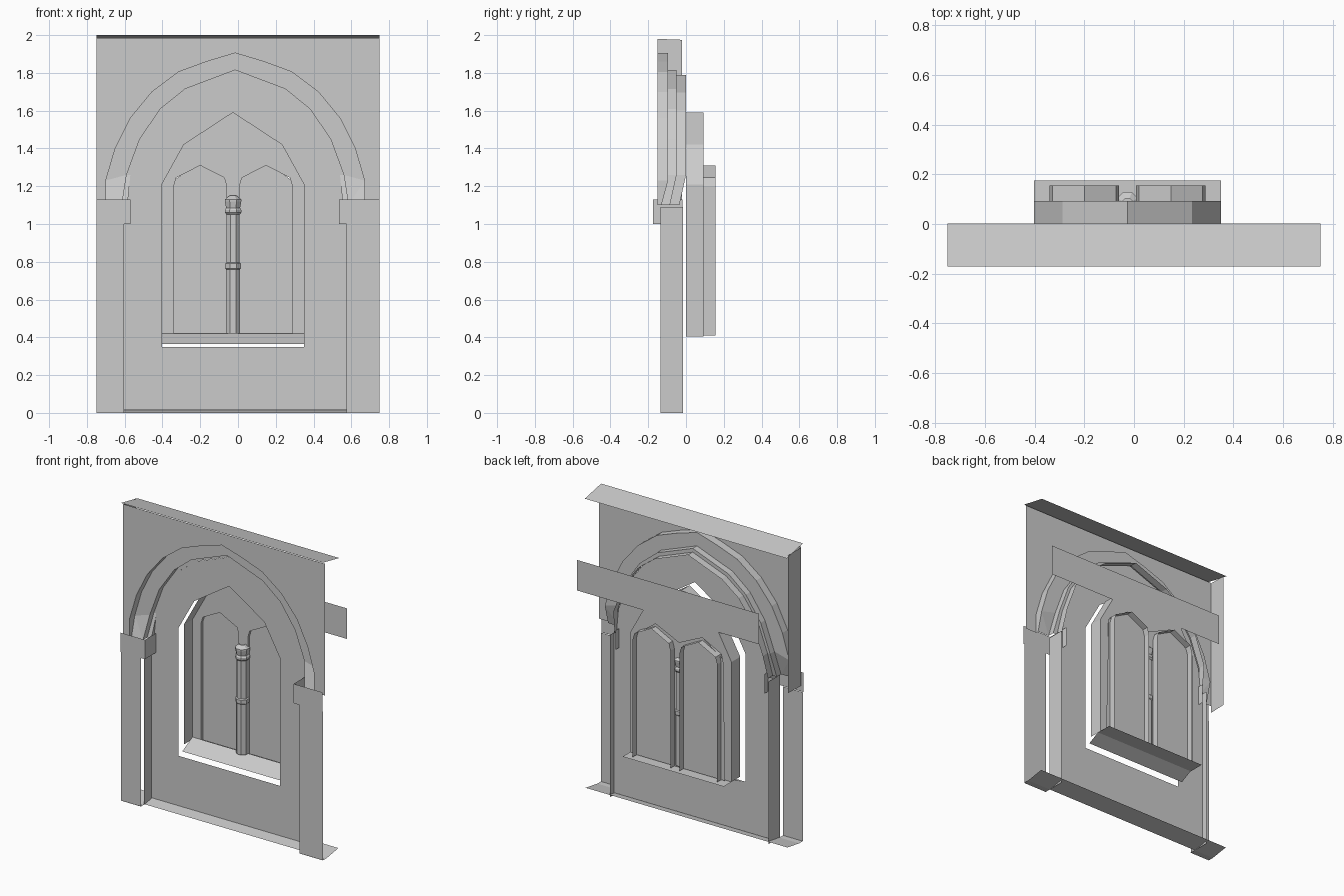
import bpy, bmesh, math

if "Cube" in bpy.data.objects:
    bpy.data.objects.remove(bpy.data.objects["Cube"])

FLARE = -.035  # the arch orders bend forward at their feet


def finish(name, bm):
    me = bpy.data.meshes.new(name)
    bm.to_mesh(me)
    bm.free()
    ob = bpy.data.objects.new(name, me)
    bpy.context.collection.objects.link(ob)
    return ob


def sheet(name, y, *loops, flare=0):
    """Flat front-facing sheet in the xz plane; extra loops become holes."""
    bm = bmesh.new()
    edges = []
    for loop in loops:
        vs = [bm.verts.new((x, y, z)) for x, z in loop]
        edges += [bm.edges.new((vs[i - 1], vs[i])) for i in range(len(vs))]
    bmesh.ops.triangle_fill(bm, edges=edges, use_beauty=True, normal=(0, -1, 0))
    bm.normal_update()
    bmesh.ops.reverse_faces(bm, faces=[f for f in bm.faces if f.normal.y > 0])
    for v in bm.verts:
        if v.co.z < 1.11:
            v.co.y += flare
    return finish(name, bm)


def ribbon(name, path, y0, y1, flare0=0, flare1=0):
    """Reveal: an open outline swept straight back from y0 to y1."""
    bm = bmesh.new()
    a = [bm.verts.new((x, y0 + flare0 * (z < 1.11), z)) for x, z in path]
    b = [bm.verts.new((x, y1 + flare1 * (z < 1.11), z)) for x, z in path]
    for i in range(len(path) - 1):
        bm.faces.new((a[i], b[i], b[i + 1], a[i + 1]))
    return finish(name, bm)


def quads(name, *faces):
    bm = bmesh.new()
    for f in faces:
        bm.faces.new([bm.verts.new(p) for p in f])
    bmesh.ops.remove_doubles(bm, verts=bm.verts, dist=0.0005)
    return finish(name, bm)


def rect(x0, x1, z0, z1):
    return [(x0, z0), (x1, z0), (x1, z1), (x0, z1)]


def arch(cx, half):
    """Mirror a half arch (offset, z) about cx; runs left foot, apex, right foot."""
    left = [(cx - d, z) for d, z in half]
    right = [(cx + d, z) for d, z in reversed(half) if d > 0]
    return left + right


outer = arch(-.015, [(.685, 1.10), (.685, 1.23), (.635, 1.40), (.555, 1.56),
                     (.44, 1.70), (.30, 1.805), (.15, 1.86), (0, 1.905)])
middle = arch(-.015, [(.60, 1.10), (.575, 1.26), (.505, 1.45), (.395, 1.61),
                      (.265, 1.715), (0, 1.815)])
inner = arch(-.015, [(.57, 1.10), (.555, 1.26), (.485, 1.45), (.375, 1.60),
                     (.25, 1.695), (0, 1.79)])
window = arch(-.027, [(.376, .405), (.376, 1.21), (.26, 1.42), (0, 1.59)])
opening = [(-.403, .35)] + window[1:-1] + [(.349, .35)]
lancets = [arch(cx, [(.14, .41), (.14, 1.20), (.127, 1.245), (0, 1.31)])
           for cx in (-.2, .148)]

# Front wall above the arch, with its left return
sheet("spandrel", -.15, [(-.75, 1.10), *outer, (.75, 1.10), (.75, 1.985), (-.75, 1.985)])
quads("left_return", [(-.75, -.15, 1.05), (-.75, -.15, 1.98), (-.745, -.02, 1.975), (-.745, -.02, 1.05)])

# Stepped arch orders
ribbon("outer_arch_reveal", outer, -.15, -.095, 0, FLARE)
sheet("outer_arch_ring", -.095, outer + middle[::-1], flare=FLARE)
ribbon("middle_arch_reveal", middle, -.095, -.05, FLARE, FLARE)
sheet("inner_arch_ring", -.05, middle + inner[::-1], flare=FLARE)
ribbon("inner_arch_reveal", inner, -.05, 0, FLARE, FLARE)

# Recessed wall with the window opening
sheet("recessed_wall", -.055,
      [(-.605, .015), (.575, .015), (.575, 1.1), *inner[::-1], (-.605, 1.1)], opening)

# Piers, jambs and capitals on each side
for side, xo, xi, cap in (("left", -.75, -.603, -.57), ("right", .75, .575, .535)):
    sheet(side + "_pier", -.168, rect(min(xo, xi), max(xo, xi), 0, 1.0))
    jamb = [(xi, 0), (xi, 1.09)]
    ribbon(side + "_jamb", jamb if side == "left" else jamb[::-1], -.135, -.016)
    yf, yb = -.174, -.018
    face = [(xo, yf, 1), (cap, yf, 1), (cap, yf, 1.13), (xo, yf, 1.13)]
    inside = [(cap, yf, 1), (cap, yb, 1), (cap, yb, 1.13), (cap, yf, 1.13)]
    parts = [face, inside]
    if side == "right":
        parts = [p[::-1] for p in parts]
        parts[0] = [(cap, yf, 1), (xo, yf, 1), (xo, yf, 1.13), (cap, yf, 1.13)]
    quads(side + "_capital", *parts)
    foot = [(xo, -.17, 0), (xi, -.17, 0), (xi, -.13, 0), (xo, -.13, 0)]
    quads(side + "_pier_foot", foot[::-1] if side == "left" else foot)

# Slightly tilted top and bottom closing plates
quads("top_plate", [(-.75, -.17, 2), (.75, -.17, 2), (.75, .003, 1.965), (-.75, .003, 1.965)])
quads("bottom_plate", [(-.75, -.13, 0), (-.75, -.005, .02), (.75, -.005, .02), (.75, -.13, 0)])

# Window reveal, sloping sill and flat ledge behind it
ribbon("window_reveal", window, 0, .093)
quads("window_sill", [(-.403, -.016, .365), (.349, -.016, .365), (.349, .093, .42), (-.403, .093, .42)])
quads("back_ledge", [(-.403, .07, .405), (.349, .07, .405), (.349, .175, .405), (-.403, .175, .405)])

# Tracery: panel with two lancets, their reveals, and the glazing
sheet("tracery_panel", .093, window, *lancets)
for side, loop in zip(("left", "right"), lancets):
    ribbon(side + "_lancet_reveal", loop, .093, .155)
sheet("window_pane", .112, [(-.37, .41), (.32, .41), (.30, 1.22), (.148, 1.33),
                            (-.027, 1.25), (-.2, 1.33), (-.355, 1.22)])

# Central colonnette: lathed eight-sided shaft with rings
bm = bmesh.new()
profile = [(.04, .42), (.04, .76), (.045, .765), (.045, .79), (.038, .795), (.038, 1.05),
           (.047, 1.06), (.047, 1.075), (.04, 1.085), (.047, 1.12), (.047, 1.13), (.02, 1.15)]
rings = [[bm.verts.new((-.026 + r * math.cos(a), .085 + r * math.sin(a), z))
          for a in (math.tau * (k + .5) / 8 for k in range(8))] for r, z in profile]
for lo, hi in zip(rings, rings[1:]):
    for k in range(8):
        n = (k + 1) % 8
        bm.faces.new((lo[k], lo[n], hi[n], hi[k]))
finish("colonnette", bm)

# Horizontal strip behind the wall, level with the tracery panel
sheet("rear_strip", .0945, rect(-.61, .745, 1.385, 1.59))
